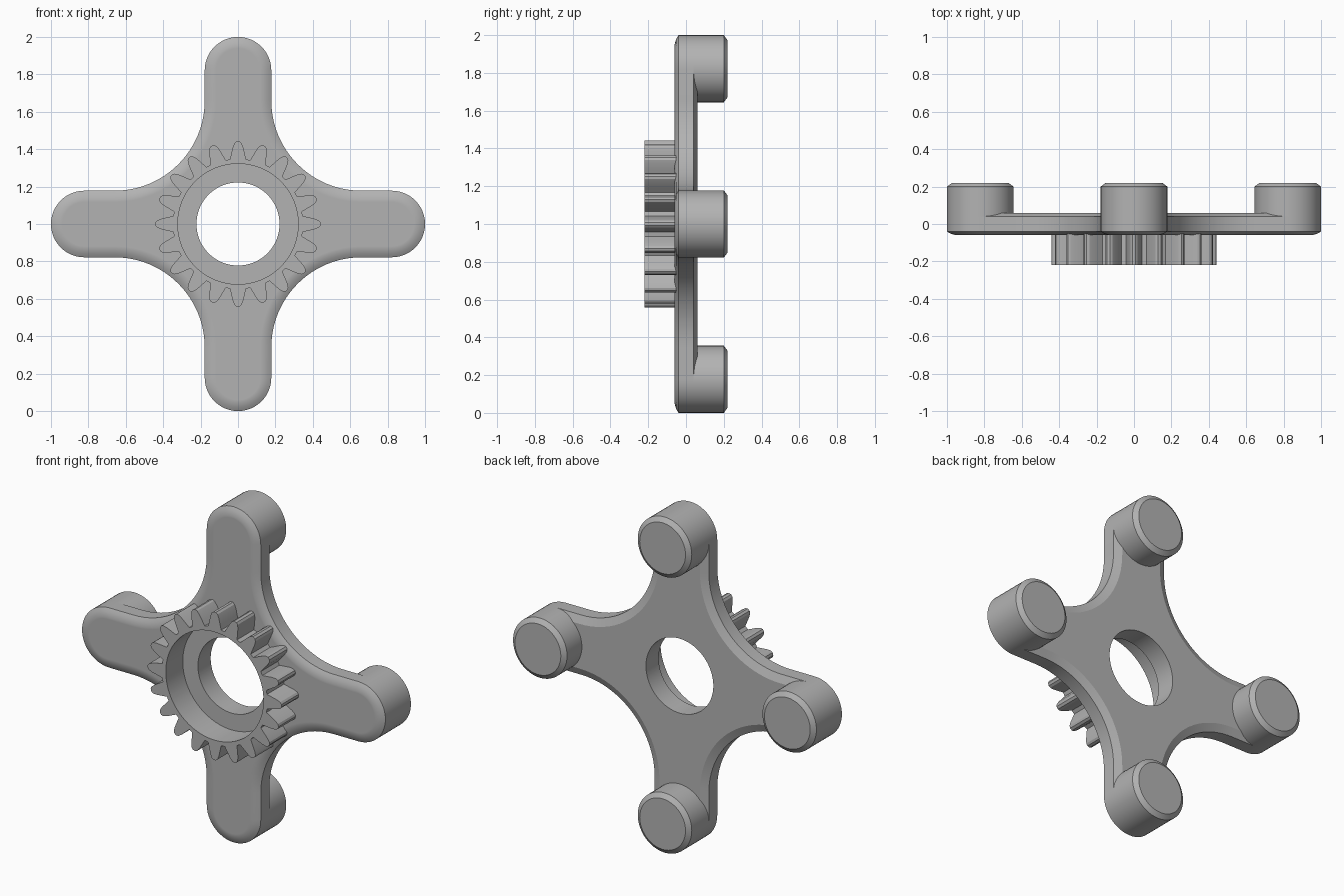
import bpy
import bmesh
from math import sin, cos, pi, radians

if "Cube" in bpy.data.objects:
    bpy.data.objects.remove(bpy.data.objects["Cube"])

CENTRE_Z = 1.0
ARM = 0.178            # half width of an arm and radius of a peg
REACH = 1 - ARM        # distance from hub centre to peg centre
CORNER = 0.66          # centre of the concave curve between two arms
HOLE = 0.222
STEPS = 24
TEETH = 20

grey = bpy.data.materials.new("plain grey")
grey.use_nodes = True
grey.diffuse_color = (0.45, 0.45, 0.45, 1)
grey.node_tree.nodes["Principled BSDF"].inputs["Base Color"].default_value = (0.45, 0.45, 0.45, 1)


def loft(name, rings, closed=True):
    """Join rings of (outline, y); closed wraps last to first, else ends are capped."""
    bm = bmesh.new()
    loops = [[bm.verts.new((x, y, CENTRE_Z + z)) for x, z in pts] for pts, y in rings]
    pairs = list(zip(loops, loops[1:]))
    if closed:
        pairs.append((loops[-1], loops[0]))
    else:
        bm.faces.new(loops[0])
        bm.faces.new(loops[-1])
    for a, b in pairs:
        for i in range(len(a)):
            j = (i + 1) % len(a)
            bm.faces.new((a[i], a[j], b[j], b[i]))
    bmesh.ops.recalc_face_normals(bm, faces=bm.faces)
    mesh = bpy.data.meshes.new(name)
    bm.to_mesh(mesh)
    bm.free()
    mesh.materials.append(grey)
    obj = bpy.data.objects.new(name, mesh)
    bpy.context.collection.objects.link(obj)
    bpy.ops.object.select_all(action="DESELECT")
    obj.select_set(True)
    bpy.context.view_layer.objects.active = obj
    bpy.ops.object.shade_smooth_by_angle(angle=radians(20))
    return obj


def rotate(points, angle):
    c, s = cos(angle), sin(angle)
    return [(x * c - z * s, x * s + z * c) for x, z in points]


def on_radius(points, r):
    """Project an outline radially onto a circle."""
    return [(x * r / (x * x + z * z) ** 0.5, z * r / (x * x + z * z) ** 0.5) for x, z in points]


def cross(inset):
    """Four round-ended arms joined by concave curves."""
    r, bend = ARM - inset, CORNER - ARM + inset
    tip = [(REACH + r * cos(a), r * sin(a))
           for a in (-pi / 2 + pi * i / STEPS for i in range(STEPS + 1))]
    fillet = [(CORNER + bend * cos(a), CORNER + bend * sin(a))
              for a in (-pi / 2 - pi / 2 * i / STEPS for i in range(STEPS + 1))]
    return [p for k in range(4) for p in rotate(tip + fillet, k * pi / 2)]


# Cross plate: rounded front rim, chamfered back rim, round bore
bore = on_radius(cross(0), HOLE)
loft("cross_plate", [
    (bore, -0.06), (cross(0.06), -0.06), (cross(0.048), -0.06),
    (cross(0.02), -0.052), (cross(0), -0.04),
    (cross(0), 0.04), (cross(0.045), 0.06), (bore, 0.06)])


# Pegs on the back of each arm end
def disc(r, angle):
    pts = [(REACH + r * cos(pi * i / STEPS), r * sin(pi * i / STEPS)) for i in range(2 * STEPS)]
    return rotate(pts, angle)


for k, side in enumerate(("left", "top", "right", "bottom")):
    a = k * pi / 2
    loft(side + "_peg", [(disc(ARM, a), 0.04), (disc(ARM, a), 0.2),
                         (disc(ARM - 0.027, a), 0.22)], closed=False)

# Gear ring on the front: (half width, radius) up one flank of a tooth
flank = [(0.043, 0.345), (0.036, 0.375), (0.028, 0.41), (0.019, 0.432), (0.008, 0.441)]
tooth = [(r, -w) for w, r in flank] + [(r, w) for w, r in reversed(flank)]
gear = [p for k in range(TEETH) for p in rotate(tooth, 2 * pi * k / TEETH)]
inner = on_radius(gear, 0.322)
loft("gear_ring", [(gear, -0.22), (gear, -0.04), (inner, -0.04), (inner, -0.22)])
